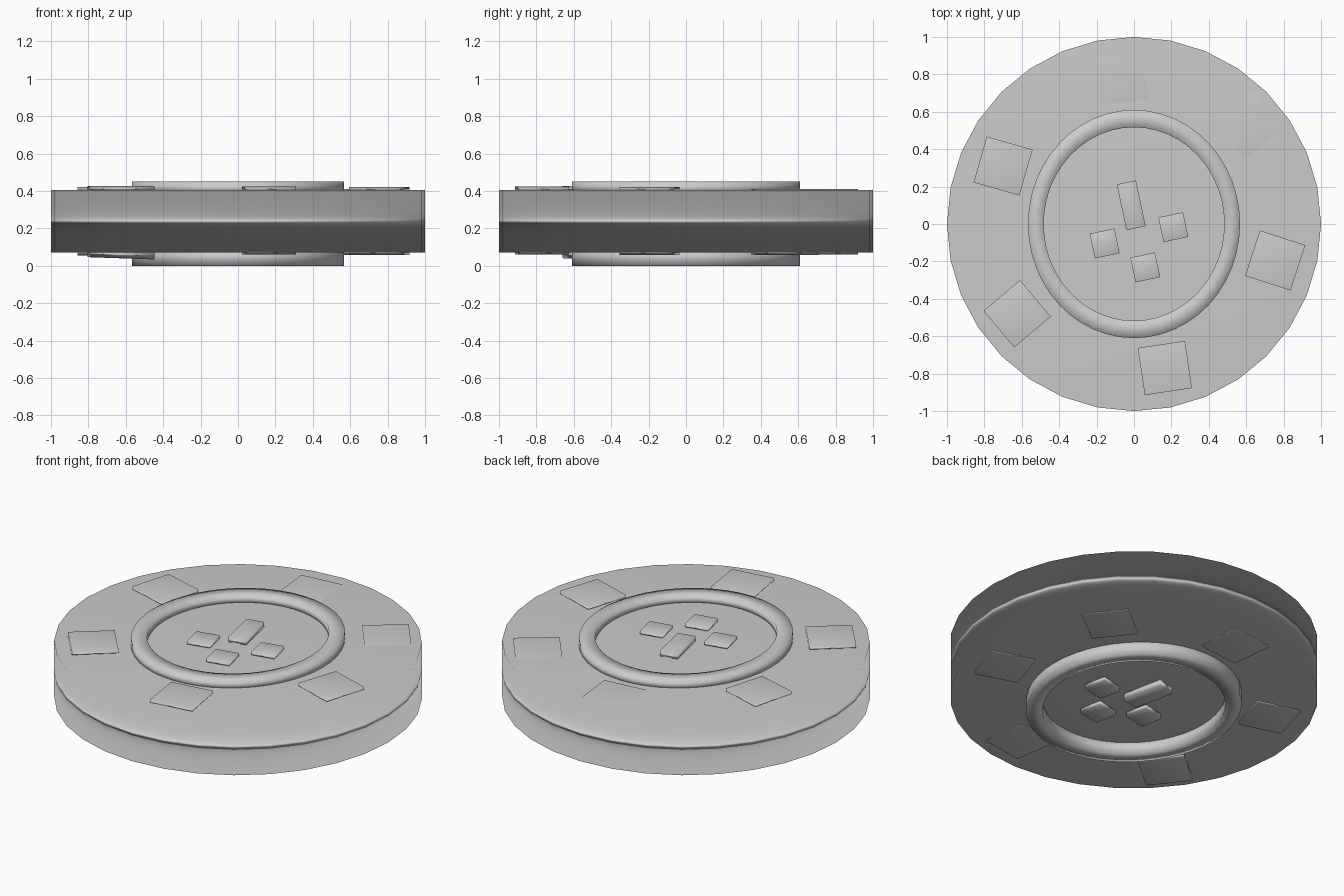
import bpy, bmesh, math
from mathutils import Matrix, Vector

cube = bpy.data.objects.get("Cube")
if cube:
    bpy.data.objects.remove(cube, do_unlink=True)

grey = bpy.data.materials.new("plain_grey")
grey.use_nodes = True
GREY = (0.6, 0.6, 0.6, 1)
grey.diffuse_color = GREY
grey.node_tree.nodes["Principled BSDF"].inputs["Base Color"].default_value = GREY

FACE_TOP, FACE_BOTTOM = 0.405, 0.07


def finish(name, bm):
    """Turn a bmesh into a smooth object whose normals follow the large faces."""
    bmesh.ops.recalc_face_normals(bm, faces=bm.faces[:])
    for face in bm.faces:
        face.smooth = True
    mesh = bpy.data.meshes.new(name)
    bm.to_mesh(mesh)
    bm.free()
    mesh.materials.append(grey)
    obj = bpy.data.objects.new(name, mesh)
    bpy.context.collection.objects.link(obj)
    mod = obj.modifiers.new("soft_normals", "WEIGHTED_NORMAL")
    mod.mode = "FACE_AREA"
    return obj


def slab(name, x, y, width, depth, angle, low, high, tilt=0):
    """Thin rectangular block between two heights, turned about z."""
    bm = bmesh.new()
    place = (Matrix.Translation((x, y, (low + high) / 2))
             @ Matrix.Rotation(math.radians(tilt), 4, "Y")
             @ Matrix.Rotation(math.radians(angle), 4, "Z")
             @ Matrix.Diagonal((width, depth, high - low, 1)))
    bmesh.ops.create_cube(bm, size=1, matrix=place)
    return finish(name, bm)


# Main disc
bm = bmesh.new()
bmesh.ops.create_cone(bm, cap_ends=True, segments=32, radius1=1, radius2=1,
                      depth=FACE_TOP - FACE_BOTTOM,
                      matrix=Matrix.Translation((0, 0, (FACE_TOP + FACE_BOTTOM) / 2)))
finish("chip_disc", bm)

# Raised oval rims, one on each face
for name, low, high in (("top_rim", FACE_TOP - 0.02, 0.45),
                        ("bottom_rim", 0.0, FACE_BOTTOM + 0.02)):
    bm = bmesh.new()
    profile = [(0.567, 0.61, low), (0.567, 0.61, high),
               (0.483, 0.517, high), (0.483, 0.517, low)]
    steps = 48
    loops = []
    for i in range(steps):
        a = math.tau * i / steps
        loops.append([bm.verts.new((rx * math.cos(a), ry * math.sin(a), z))
                      for rx, ry, z in profile])
    for i in range(steps):
        here, after = loops[i], loops[(i + 1) % steps]
        for j in range(4):
            k = (j + 1) % 4
            bm.faces.new((here[j], after[j], after[k], here[k]))
    finish(name, bm)

# Edge inlays: x, y, turn, top height, bottom height, bottom tilt
inlays = [
    (-0.70, 0.31, -16, 0.422, 0.055, 0),
    (-0.625, -0.48, 40, 0.426, 0.040, 2),
    (0.165, -0.77, 8.5, 0.423, 0.060, 0),
    (0.755, -0.195, -18, 0.422, 0.058, 0),
    (0.615, 0.53, 38, 0.410, 0.057, 0),
    (-0.065, 0.78, 6, 0.410, 0.060, 0),
]
for i, (x, y, turn, top, bottom, tilt) in enumerate(inlays, 1):
    slab(f"top_inlay_{i}", x, y, 0.255, 0.255, turn, FACE_TOP - 0.01, top)
    slab(f"bottom_inlay_{i}", x, y, 0.255, 0.255, turn, bottom, FACE_BOTTOM + 0.01, tilt)

# Centre emblem: one long bar and three square studs, on both faces
emblem = [
    ("bar", -0.015, 0.10, 0.105, 0.25, 0.032),
    ("right_stud", 0.21, -0.017, 0.135, 0.135, 0.02),
    ("left_stud", -0.157, -0.104, 0.135, 0.135, 0.02),
    ("front_stud", 0.06, -0.232, 0.135, 0.135, 0.02),
]
for name, x, y, width, depth, rise in emblem:
    slab("top_" + name, x, y, width, depth, 12, FACE_TOP - 0.01, FACE_TOP + rise)
    slab("bottom_" + name, x, y, width, depth, 12,
         FACE_BOTTOM - rise - 0.01, FACE_BOTTOM + 0.01)
